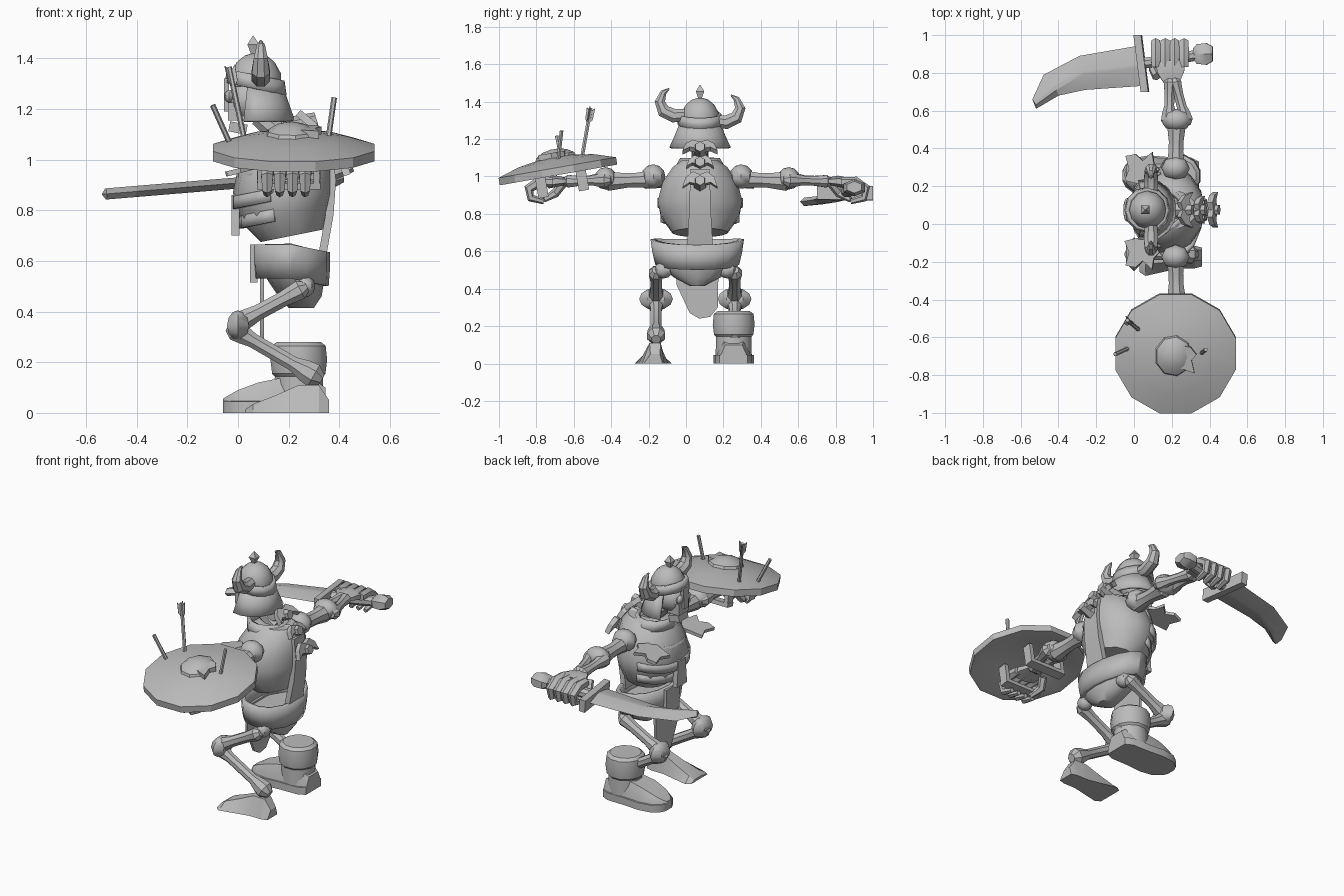
import bpy, bmesh, math
from mathutils import Vector, Matrix

if "Cube" in bpy.data.objects:
    bpy.data.objects.remove(bpy.data.objects["Cube"])

grey = bpy.data.materials.new("bone_grey")
grey.diffuse_color = (0.5, 0.5, 0.5, 1)
grey.use_nodes = True
grey.node_tree.nodes["Principled BSDF"].inputs["Base Color"].default_value = grey.diffuse_color
CY = 0.075                                   # body centre line


def finish(name, bm, angle=35, thick=0):
    bmesh.ops.recalc_face_normals(bm, faces=bm.faces)
    me = bpy.data.meshes.new(name)
    bm.to_mesh(me)
    bm.free()
    me.materials.append(grey)
    me.shade_smooth()
    me.set_sharp_from_angle(angle=math.radians(angle))
    ob = bpy.data.objects.new(name, me)
    bpy.context.collection.objects.link(ob)
    if thick:
        mod = ob.modifiers.new("thickness", 'SOLIDIFY')
        mod.thickness = thick
    return ob


def loft(name, rings, closed=True, caps=True, angle=35, thick=0):
    bm = bmesh.new()
    vs = [[bm.verts.new(p) for p in r] for r in rings]
    n = len(vs[0])
    for a, b in zip(vs, vs[1:]):
        for i in range(n if closed else n - 1):
            j = (i + 1) % n
            bm.faces.new((a[i], a[j], b[j], b[i]))
    if caps:
        bm.faces.new(vs[0])
        bm.faces.new(vs[-1])
    return finish(name, bm, angle, thick)


def oval(cx, cy, z, rx, ry, n=12, a0=0.0, a1=360.0, tilt=0.0):
    """Ring of points around z; a partial sweep includes both ends."""
    m = n if a1 - a0 >= 360 else n - 1
    ts = [math.radians(a0 + (a1 - a0) * i / m) for i in range(n)]
    return [Vector((cx + rx * math.cos(t), cy + ry * math.sin(t), z + tilt * rx * math.cos(t))) for t in ts]


def tube(name, pts, radii, n=8, squash=1.0):
    pts = [Vector(p) for p in pts]
    span = [sum(abs(b[k] - a[k]) for a, b in zip(pts, pts[1:])) for k in range(3)]
    ref = Vector([1.0 if k == span.index(min(span)) else 0.0 for k in range(3)])
    rings = []
    for i, p in enumerate(pts):
        t = (pts[min(i + 1, len(pts) - 1)] - pts[max(i - 1, 0)]).normalized()
        v = t.cross(ref).normalized()
        u = v.cross(t)
        rings.append([p + radii[i] * (u * math.cos(a) + v * squash * math.sin(a))
                      for a in (2 * math.pi * (k + 0.5) / n for k in range(n))])
    return loft(name, rings)


def bone(name, a, b, r, ka, kb):
    """Shaft that swells into a knob at each end."""
    a, b = Vector(a), Vector(b)
    d, l = (b - a).normalized(), (b - a).length
    steps = [(-ka, .5 * ka), (-.3 * ka, ka), (.5 * ka, .9 * ka), (1.5 * ka, r), (l - 1.5 * kb, r),
             (l - .5 * kb, .9 * kb), (l + .3 * kb, kb), (l + kb, .5 * kb)]
    return tube(name, [a + d * s for s, _ in steps], [q for _, q in steps])


def ball(name, loc, size, u=8, v=6):
    bm = bmesh.new()
    bmesh.ops.create_uvsphere(bm, u_segments=u, v_segments=v, radius=1)
    bmesh.ops.transform(bm, matrix=Matrix.Translation(loc) @ Matrix.Diagonal((*size, 1)), verts=bm.verts)
    return finish(name, bm, 40)


def plate(name, outline, t, mat=Matrix()):
    """Flat outline in local xy, extruded both ways by t / 2."""
    return loft(name, [[mat @ Vector((x, y, z)) for x, y in outline] for z in (-t / 2, t / 2)], angle=25)


def box(name, loc, size, rot=Matrix()):
    x, y, z = (s / 2 for s in size)
    return plate(name, [(-x, -y), (x, -y), (x, y), (-x, y)], 2 * z, Matrix.Translation(loc) @ rot)


# Torso shell: (z, front x, back x, half width)
TORSO = [(.70, .09, .34, .15), (.79, .01, .365, .215), (.87, -.02, .375, .232),
         (.97, .0, .375, .205), (1.05, .05, .36, .15), (1.085, .10, .33, .10)]
loft("torso", [oval((a + b) / 2, CY, z, (b - a) / 2, w, 14, tilt=.2 if z < .8 else 0) for z, a, b, w in TORSO])
for z, a, b, w in TORSO[1:4]:
    loft("rib_band", [oval((a + b) / 2, CY, z + k, (b - a) / 2 * 1.02, w * 1.02, 11, 105, 255, tilt=.2)
                      for k in (-.025, .025)], closed=False, caps=False, thick=.015)
loft("collar", [oval(.17, CY, 1.04, .13, .14, 12), oval(.15, CY, 1.10, .12, .105, 12)], caps=False, thick=.02)
plate("chest_flap", [(-.05, .70), (.05, .70), (.035, .86), (-.035, .86)], .03,
      Matrix(((0, 0, 1, -.01), (1, 0, 0, CY), (0, 1, 0, 0), (0, 0, 0, 1))))
loft("back_panel", [[(x - .02, CY - w, z), (x + .012, CY - w, z), (x + .012, CY + w, z), (x - .02, CY + w, z)]
                    for x, w, z in ((.335, .07, .61), (.365, .06, .78), (.375, .055, .92), (.36, .05, 1.04))])

# Spine with winged vertebrae
tube("neck", [(.08, CY, 1.17), (.14, CY, 1.12), (.22, CY, 1.07)], [.04, .045, .05])
WING = [(-.085, -.03), (-.05, -.005), (0, -.02), (.05, -.005), (.085, -.03),
        (.07, .02), (.035, .05), (0, .035), (-.035, .05), (-.07, .02)]
for x, z, tilt, k in ((.28, 1.15, 40, 1.1), (.35, 1.07, 60, .85), (.42, .97, 70, 1.1)):
    m = Matrix.Translation((x, CY, z)) @ Matrix.Rotation(math.radians(tilt), 4, 'Y') @ Matrix.Rotation(math.pi / 2, 4, 'Z')
    plate("vertebra_wing", [(u * k, v * k) for u, v in WING], .03, m)
    tube("vertebra_stalk", [(x - .1, CY, z - .03), (x + .03, CY, z + .01)], [.045, .028], 6)

# Skull and jaw
ball("skull", (.05, CY, 1.235), (.095, .085, .085), 10, 8)
box("cheek", (.0, CY, 1.19), (.08, .10, .07))
box("jaw", (.0, CY, 1.125), (.07, .09, .04), Matrix.Rotation(.2, 4, 'Y'))
for s in (-1, 1):
    ball("eye_socket_rim", (-.035, CY + s * .035, 1.25), (.018, .028, .025))

# Helmet with band, neck guard, spike and horns
loft("helmet_dome", [oval(.07, CY, z, r, r, 12) for z, r in
                     ((1.29, .098), (1.34, .1), (1.385, .075), (1.41, .045), (1.42, .015))], angle=50)
loft("helmet_band", [oval(.07, CY, z, r, r, 12, tilt=-.2) for z, r in ((1.28, .122), (1.335, .114))],
     caps=False, thick=.02)
loft("neck_guard", [oval(.07, CY, z, rx, ry, 11, -108, 108) for z, rx, ry in
                    ((1.29, .108, .108), (1.22, .132, .135), (1.155, .155, .165))], closed=False, caps=False, thick=.015)
plate("nose_guard", [(-.02, 1.19), (.02, 1.19), (.03, 1.32), (-.03, 1.32)], .02,
      Matrix(((0, 0, 1, -.045), (1, 0, 0, CY), (0, 1, 0, 0), (0, 0, 0, 1))))
tube("helmet_spike", [(.06, CY, z) for z in (1.41, 1.42, 1.455, 1.49)], [.012, .014, .032, .002], 4)
for s, drop in ((-1, 0), (1, .035)):
    tube("horn", [(.09, CY + s * d, z - drop) for d, z in ((.08, 1.33), (.14, 1.325), (.195, 1.35), (.215, 1.40), (.195, 1.45), (.165, 1.47))],
         [.035, .04, .038, .03, .018, .004])

# Arms, hands and torn shoulder plates
for s in (-1, 1):
    def P(x, d, z):
        return (x, .06 + s * d, z)
    ball("shoulder", P(.22, .235, 1.0), (.075, .065, .065))
    bone("upper_arm", P(.22, .24, .985), P(.225, .46, .975), .042, .055, .055)
    ball("elbow", P(.225, .49, .99), (.08, .06, .06))
    bone("forearm_outer", P(.27, .5, .98), P(.22, .68, .975), .028, .042, .036)
    bone("forearm_inner", P(.185, .5, .985), P(.19, .68, .975), .028, .045, .036)
    tube("palm", [P(.2, .69, .975), P(.195, .75, .975), P(.19, .80, .965)], [.05, .085, .085], 6, .35)
    for i in range(4):
        x = .115 + .05 * i
        tube("finger", [P(x, .77, .97), P(x, .845, .97), P(x, .9, .935), P(x, .89, .885), P(x, .82, .865)],
             [.026, .03, .027, .022, .014], 6)
    tube("thumb", [P(.12, .72, .96), P(.10, .76, .91), P(.13, .82, .875)], [.024, .024, .014], 6)
    torn = [(-.05, .16), (.08, .13), (.14, .22), (.11, .25), (.10, .31), (.05, .265), (.01, .3), (-.045, .29), (-.025, .22)]
    plate("torn_shoulder_plate", [(x, .07 + s * d) for x, d in torn], .02,
          Matrix.Translation((0, 0, .955)) @ Matrix.Rotation(-.25, 4, 'Y'))

# Sword
LEAN = Matrix.Rotation(-.083, 4, 'Y')
SW = Matrix.Translation((0, 0, .908)) @ LEAN
edge = [(.03, .945), (-.29, .89), (-.48, .79), (-.54, .66), (-.52, .61), (-.40, .68), (-.26, .71), (.03, .73)]
mid = [(.03, .85), (-.27, .81), (-.42, .73), (-.525, .64), (-.52, .63), (-.41, .71), (-.27, .79), (.03, .83)]
loft("sword_blade", [[SW @ Vector((x, y, z)) for x, y in o] for o, z in ((mid, -.022), (edge, 0), (mid, .022))], angle=15)
plate("sword_guard", [(0, 1.0), (.04, 1.0), (.078, .70), (.038, .70)], .075, SW)
tube("sword_grip", [SW @ Vector(p) for p in ((.04, .85, 0), (.2, .87, 0), (.34, .895, 0))], [.03, .034, .03], 8)
tube("sword_pommel", [SW @ Vector((x, .90, 0)) for x in (.315, .335, .385, .418)], [.035, .06, .066, .045], 6, .7)

# Shield, a twelve-sided dish tilted towards the body
SH = Matrix.Translation((.22, -.685, 1.03)) @ Matrix.Rotation(math.radians(10), 4, 'X')
loft("shield", [[SH @ p for p in oval(0, 0, z, r, r, 12, 15, 375)] for r, z in
                ((.03, .03), (.18, .015), (.305, -.022), (.33, -.022), (.33, .018), (.21, .055), (.10, .072), (.03, .076))], angle=25)
loft("shield_boss", [[SH @ p for p in oval(-.01, 0, z, r, r * 1.1, 9)] for r, z in
                     ((.105, .06), (.095, .085), (.06, .108), (.02, .118))], angle=25)
plate("boss_shard", [(.02, -.06), (.10, -.09), (.085, -.02), (.11, .01), (.08, .05), (.03, .06), (.05, .0)], .03,
      SH @ Matrix.Translation((0, 0, .085)))
for dy in (.12, -.1):
    box("shield_strap", SH @ Vector((-.02, dy, -.115)), (.25, .055, .025), SH.to_3x3().to_4x4())
    for dx in (-.13, .09):
        box("strap_post", SH @ Vector((dx, dy, -.06)), (.025, .055, .12), SH.to_3x3().to_4x4())

# Arrows stuck in the shield
for a, b in (((.025, -.56, 1.08), (-.035, -.51, 1.365)), ((-.035, -.66, 1.07), (-.10, -.69, 1.215)), ((.355, -.685, 1.07), (.38, -.665, 1.245))):
    tube("arrow_shaft", [a, b], [.011, .011], 6)
a, b = Vector((.025, -.56, 1.08)), Vector((-.035, -.51, 1.365))
rot = (b - a).to_track_quat('Z', 'Y').to_matrix().to_4x4()
for k in range(3):
    plate("arrow_feather", [(0, -.09), (.022, -.06), (.025, .005), (0, -.02)], .005,
          Matrix.Translation(b) @ rot @ Matrix.Rotation(k * 2.094, 4, 'Z') @ Matrix.Rotation(math.pi / 2, 4, 'X'))

# Belt, pelvis and loincloth
belt = []
for z, rx, ry in ((.53, .148, .225), (.595, .153, .24), (.665, .153, .25)):
    ring = oval(.21, .06, z, rx, ry, 16)
    belt.append([Vector((p.x, p.y, p.z - .03 * max(0, (p.x - .21) / .15))) for p in ring])
loft("belt", belt, caps=False, angle=30, thick=.025)
box("buckle", (.062, .06, .59), (.03, .13, .15))
loft("pelvis", [oval(x, .06, z, rx, ry, 12) for x, z, rx, ry in
                ((.22, .57, .13, .21), (.23, .52, .11, .195), (.245, .46, .085, .125), (.25, .415, .05, .04))], angle=40)
plate("loincloth", [(-.055, .58), (.175, .58), (.17, .30), (.13, .25), (.07, .24), (.02, .27), (-.05, .42)], .015,
      Matrix(((0, 0, 1, .095), (1, 0, 0, 0), (0, 1, 0, 0), (0, 0, 0, 1))))

# Legs
for s in (-1, 1):
    y = .05 + s * .21
    bone("thigh", (.235, y, .48), (.02, y, .365), .033, .042, .045)
    ball("hip_joint", (.26, y - s * .04, .50), (.045, .05, .045))
    ball("knee", (.0, y, .345), (.05, .09, .06), 6, 6)
    bone("shin", (.0, y, .32), (.285, y, .155), .031, .045, .052)

# Bare foot
loft("bare_foot", [[(x, -.175 - w, 0), (x, -.175 + w, 0), (x, -.165 + w * .5, h), (x, -.165 - w * .5, h)] for x, w, h in
                   ((.36, .05, .05), (.32, .06, .11), (.24, .06, .11), (.15, .08, .07), (.06, .10, .035), (.03, .08, .015))], angle=25)

# Boot
tube("boot_cuff", [(.24, .255, z) for z in (.14, .155, .21, .265, .28)], [.095, .109, .116, .11, .09], 12)
tube("boot_ankle", [(.24, .255, z) for z in (.04, .15)], [.10, .098], 12)
for name, k, z0, top in (("boot_sole", 1.0, 0, None), ("boot_upper", .92, .035, 1)):
    loft(name, [[(x, .255 - w * k, z0), (x, .255 + w * k, z0), (x, .255 + w * k, .045), (x, .255 + w * k * .65, h if top else .05),
                 (x, .255 - w * k * .65, h if top else .05), (x, .255 - w * k, .045)] for x, w, h in
                ((.345, .075, .10), (.30, .098, .13), (.18, .10, .14), (.08, .108, .12), (.0, .095, .09), (-.045, .06, .065), (-.06, .03, .055))])
